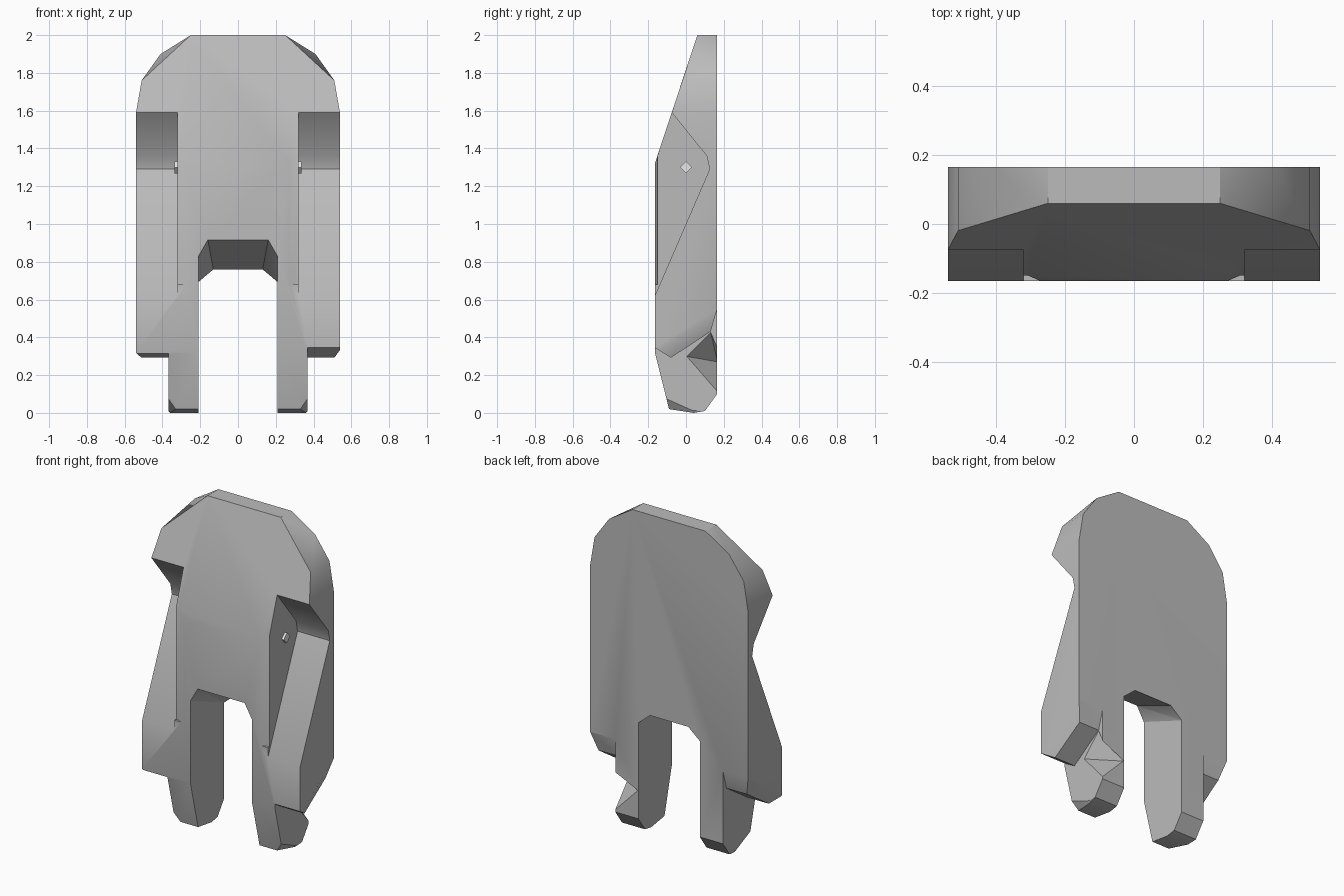
import bpy, bmesh

cube = bpy.data.objects.get("Cube")
if cube:
    bpy.data.objects.remove(cube, do_unlink=True)


def material(name, value):
    mat = bpy.data.materials.new(name)
    mat.use_nodes = True
    colour = (value, value, value, 1)
    mat.diffuse_color = colour
    mat.node_tree.nodes["Principled BSDF"].inputs["Base Color"].default_value = colour
    return mat


def finish(name, bm):
    bmesh.ops.recalc_face_normals(bm, faces=bm.faces)
    mesh = bpy.data.meshes.new(name)
    bm.to_mesh(mesh)
    bm.free()
    obj = bpy.data.objects.new(name, mesh)
    bpy.context.collection.objects.link(obj)
    return obj


def hull(name, points):
    bm = bmesh.new()
    for p in points:
        bm.verts.new(p)
    out = bmesh.ops.convex_hull(bm, input=bm.verts)
    loose = [v for v in bm.verts if not v.link_faces]
    bmesh.ops.delete(bm, geom=loose, context='VERTS')
    bmesh.ops.dissolve_limit(bm, angle_limit=0.01, verts=bm.verts, edges=bm.edges)
    return finish(name, bm)


def prism(name, profile, x0, x1):
    """Extrude a (y, z) profile along x."""
    bm = bmesh.new()
    face = bm.faces.new([bm.verts.new((x0, y, z)) for y, z in profile])
    new = bmesh.ops.extrude_face_region(bm, geom=[face])["geom"]
    moved = [v for v in new if isinstance(v, bmesh.types.BMVert)]
    bmesh.ops.translate(bm, verts=moved, vec=(x1 - x0, 0, 0))
    return finish(name, bm)


def cut(obj, cutter):
    cutter.hide_render = True
    mod = obj.modifiers.new("cut", 'BOOLEAN')
    mod.operation = 'DIFFERENCE'
    mod.solver = 'EXACT'
    mod.object = cutter
    bpy.context.view_layer.objects.active = obj
    bpy.ops.object.modifier_apply(modifier=mod.name)
    bpy.data.objects.remove(cutter, do_unlink=True)


def both(points):
    return [(s * x, y, z) for x, y, z in points for s in (1, -1)]


FRONT, BACK = -0.165, 0.165

# Overall block: sloped front, flat back, rounded top, tapered feet
body = hull("body", both([
    (.54, FRONT, .32), (.54, FRONT, 1.32), (.54, -.075, 1.59),
    (.51, -.019, 1.76), (.25, .06, 2),
    (.54, BACK, .55), (.54, BACK, 1.58), (.51, BACK, 1.76),
    (.41, BACK, 1.9), (.25, BACK, 2),
    (.33, -.09, .02), (.36, .04, 0), (.37, .1, .01), (.37, BACK, .1)]))

# Gap between the legs, with a sloping ceiling
cut(body, hull("leg_gap", both([
    (.21, -.17, -.1), (.21, -.17, .83), (.16, -.17, .917),
    (.21, .17, -.1), (.21, .17, .69), (.13, .17, .757)])))

for side in (1, -1):
    # V-shaped notch above each arm
    cut(body, prism("arm_notch",
        [(-.075, 1.59), (.11, 1.36), (.125, 1.29), (FRONT, .62), (-.3, .31), (-.3, 1.87)],
        side * .32, side * .7))
    # Chamfer along the chest edge
    cut(body, hull("chest_chamfer", [(side * x, y, z) for z in (.68, 1.57) for x, y in
        ((.265, -.168), (.306, -.15), (.4, -.15), (.4, -.168))]))
    # Step under each arm
    lip = .345 if side > 0 else .315
    cut(body, prism("arm_step",
        [(-.25, lip + .04), (FRONT, lip), (-.08, .292), (.13, .43), (.18, .6), (.25, -.1), (-.25, -.1)],
        side * .368, side * .7))

# Hollow in the back of one leg
cut(body, hull("leg_hollow", [
    (.372, 0, .3), (.372, .13, .43), (.215, .167, .27), (.37, .167, .11), (.45, .2, .3)]))

body.data.materials.clear()
body.data.materials.append(material("grey plastic", .5))

# Square hinge pin through the chest
pin = prism("hinge_pin", [(-.032, 1.3), (0, 1.268), (.032, 1.3), (0, 1.332)], -.335, .335)
pin.data.materials.append(material("white pin", .95))

# Smooth only the gentle creases
bpy.ops.object.select_all(action='DESELECT')
body.select_set(True)
bpy.context.view_layer.objects.active = body
bpy.ops.object.shade_smooth_by_angle(angle=.5)
